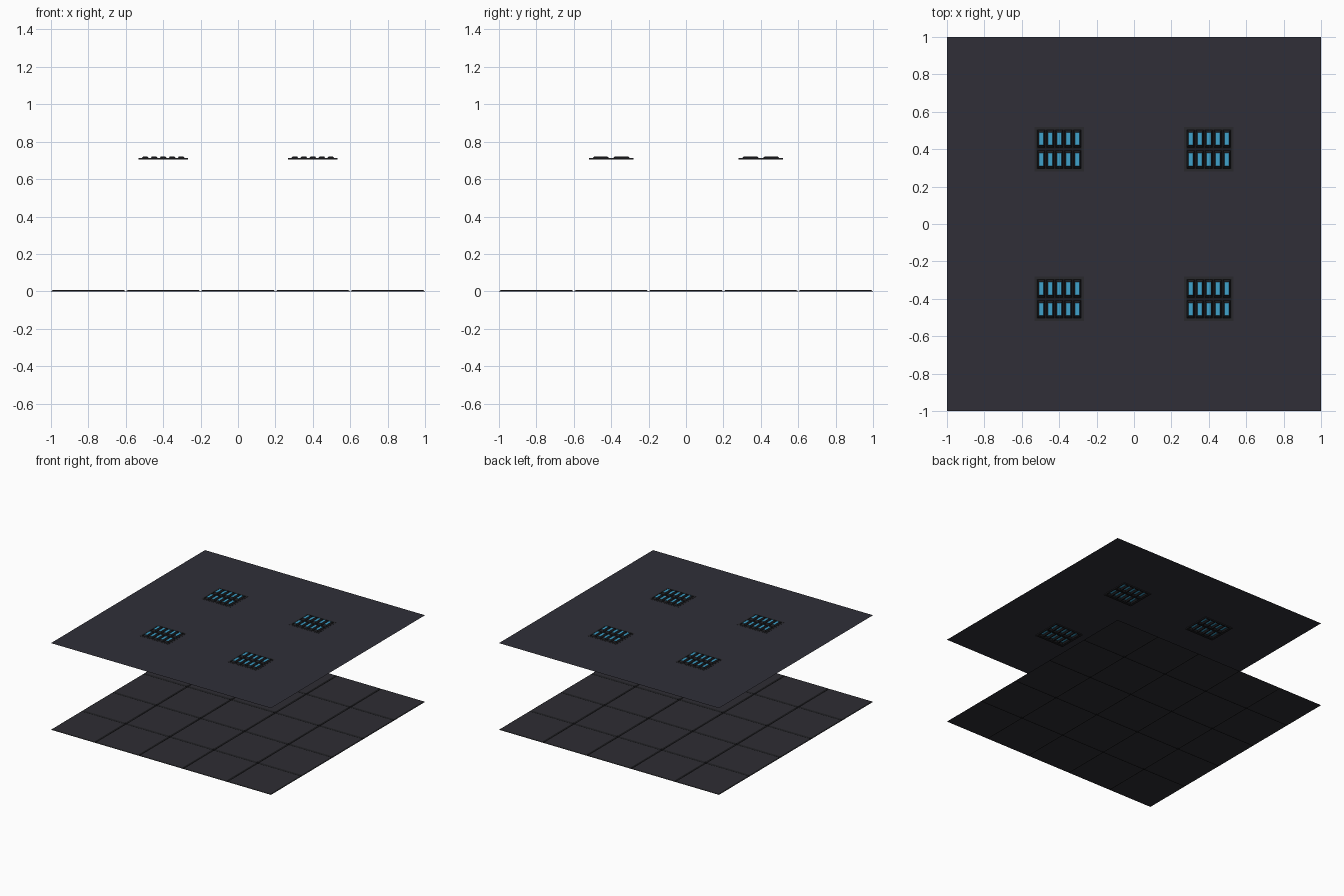
import bpy, bmesh

if "Cube" in bpy.data.objects:
    bpy.data.objects.remove(bpy.data.objects["Cube"])


def material(name, rgb):
    m = bpy.data.materials.new(name)
    m.diffuse_color = (*rgb, 1)
    m.use_nodes = True
    m.node_tree.nodes["Principled BSDF"].inputs["Base Color"].default_value = m.diffuse_color
    return m


CEIL = material("ceiling charcoal", (0.029, 0.028, 0.039))
TILE = material("floor charcoal", (0.027, 0.026, 0.033))
JOINT = material("joint black", (0.011, 0.011, 0.013))
FRAME = material("frame dark grey", (0.021, 0.021, 0.025))
BLUE = material("lamp blue", (0.05, 0.36, 0.60))

CEIL_Z = 0.712
LAMP_X, LAMP_Y = 0.132, 0.118      # half size of a light fixture


def new_object(name, bm, mats):
    me = bpy.data.meshes.new(name)
    bm.to_mesh(me)
    bm.free()
    for m in mats:
        me.materials.append(m)
    ob = bpy.data.objects.new(name, me)
    bpy.context.collection.objects.link(ob)
    return ob


def rect(bm, cx, cy, hx, hy, z):
    return [bm.verts.new((cx + sx * hx, cy + sy * hy, z))
            for sx, sy in ((-1, -1), (1, -1), (1, 1), (-1, 1))]


def bridge(bm, lower, upper, mat):
    for i in range(4):
        j = (i + 1) % 4
        bm.faces.new((lower[i], lower[j], upper[j], upper[i])).material_index = mat


def sheet(bm, xs, ys, z, mat, is_hole):
    # grid sheet with chosen cells left open
    v = [[bm.verts.new((x, y, z)) for y in ys] for x in xs]
    for i in range(len(xs) - 1):
        for j in range(len(ys) - 1):
            if not is_hole(i, j):
                f = bm.faces.new((v[i][j], v[i + 1][j], v[i + 1][j + 1], v[i][j + 1]))
                f.material_index = mat


# floor: 5 x 5 thin tiles with dark sloped rims
bm = bmesh.new()
for i in range(5):
    for j in range(5):
        cx, cy = -0.8 + 0.4 * i, -0.8 + 0.4 * j
        low = rect(bm, cx, cy, 0.2, 0.2, 0)
        top = rect(bm, cx, cy, 0.191, 0.191, 0.006)
        bridge(bm, low, top, 1)
        bm.faces.new(top).material_index = 0
new_object("floor_tiles", bm, [TILE, JOINT])

# ceiling sheet with four openings
bm = bmesh.new()
xs = [-1, -0.4 - LAMP_X, -0.4 + LAMP_X, 0.4 - LAMP_X, 0.4 + LAMP_X, 1]
ys = [-1, -0.4 - LAMP_Y, -0.4 + LAMP_Y, 0.4 - LAMP_Y, 0.4 + LAMP_Y, 1]
sheet(bm, xs, ys, CEIL_Z, 0, lambda i, j: i in (1, 3) and j in (1, 3))
new_object("ceiling", bm, [CEIL])


# light fixture: rimmed plate with 5 x 2 raised lamp cups
def fixture(name, cx, cy):
    bm = bmesh.new()
    outer_low = rect(bm, cx, cy, LAMP_X, LAMP_Y, 0.706)
    outer_top = rect(bm, cx, cy, LAMP_X, LAMP_Y, CEIL_Z + 0.001)
    inner_top = rect(bm, cx, cy, LAMP_X - 0.012, LAMP_Y - 0.012, CEIL_Z + 0.001)
    inner_low = rect(bm, cx, cy, LAMP_X - 0.012, LAMP_Y - 0.012, 0.706)
    bridge(bm, outer_low, outer_top, 0)
    bridge(bm, outer_top, inner_top, 0)
    bridge(bm, inner_top, inner_low, 1)
    bridge(bm, inner_low, outer_low, 0)
    # plate with open cells beneath the cups
    xs = [cx - LAMP_X + 0.012]
    for k in range(5):
        x = cx + 0.048 * (k - 2)
        xs += [x - 0.02, x + 0.02]
    xs.append(cx + LAMP_X - 0.012)
    ys = [cy - LAMP_Y + 0.012, cy - 0.103, cy - 0.008,
          cy + 0.008, cy + 0.103, cy + LAMP_Y - 0.012]
    sheet(bm, xs, ys, 0.710, 1, lambda i, j: i % 2 == 1 and j % 2 == 1)
    # cups with glowing tops
    for k in range(5):
        for s in (-1, 1):
            x, y = cx + 0.048 * (k - 2), cy + s * 0.0555
            low = rect(bm, x, y, 0.02, 0.0475, 0.710)
            top = rect(bm, x, y, 0.0115, 0.034, 0.722)
            bridge(bm, low, top, 1)
            bm.faces.new(top).material_index = 2
    new_object(name, bm, [FRAME, JOINT, BLUE])


for n, (sx, sy) in enumerate(((-1, -1), (1, -1), (1, 1), (-1, 1))):
    fixture(f"ceiling_light_{n + 1}", sx * 0.4, sy * 0.4)
